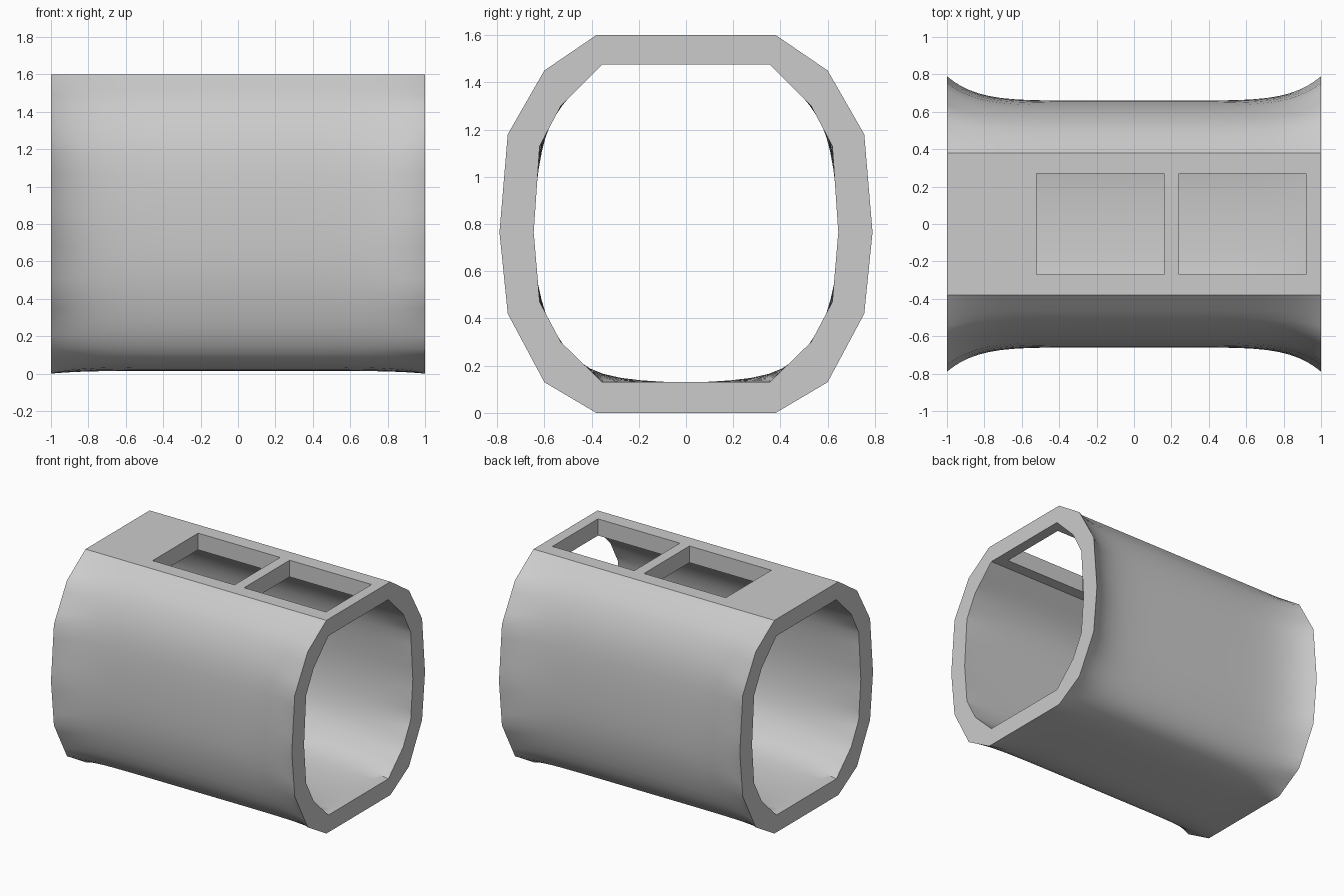
import bpy, bmesh, math
from mathutils import Vector

if "Cube" in bpy.data.objects:
    bpy.data.objects.remove(bpy.data.objects["Cube"])

STEPS = 4    # subdivisions per profile segment
RINGS = 32   # rings along the length

# Half profiles (y, z) from the top corner down to the bottom centre
END_OUT = [(.38, 1.6), (.6, 1.45), (.755, 1.18), (.79, .765), (.755, .42), (.6, .13), (.38, 0), (0, 0)]
MID_OUT = [(.38, 1.6), (.54, 1.42), (.635, 1.16), (.66, .765), (.635, .43), (.54, .15), (.37, .035), (0, .015)]
END_IN = [(.355, 1.475), (.53, 1.3), (.62, 1.13), (.645, .765), (.62, .47), (.53, .3), (.355, .13), (0, .13)]
MID_IN = [(.355, 1.475), (.525, 1.3), (.61, 1.11), (.645, .765), (.612, .48), (.52, .29), (.35, .165), (0, .13)]


def sample(half, smooth):
    """Mirror a half profile and sample it as straight facets or as a smooth curve."""
    pts = [Vector(p) for p in half]
    pts += [Vector((-p.x, p.y)) for p in reversed(pts[:-1])]
    out = []
    for i in range(len(pts) - 1):
        b, c = pts[i], pts[i + 1]
        a = pts[i - 1] if i else 2 * b - c
        d = pts[i + 2] if i + 2 < len(pts) else 2 * c - b
        for k in range(STEPS):
            t = k / STEPS
            if smooth:
                out.append(.5 * (2 * b + (c - a) * t + (2 * a - 5 * b + 4 * c - d) * t * t
                                 + (3 * b - a - 3 * c + d) * t ** 3))
            else:
                out.append(b.lerp(c, t))
    return out + [pts[-1]]


def rings(bm, end, mid, xs):
    """Blend from the rounded middle to the faceted flared ends."""
    e, m = sample(end, False), sample(mid, True)
    result = []
    for x in xs:
        w = abs(x) ** 6.6
        result.append([bm.verts.new((x, *q.lerp(p, w))) for p, q in zip(e, m)])
    return result


# Tube shell: outer skin, then inner skin back again, closed at both ends
bm = bmesh.new()
xs = [-math.cos(math.pi * i / RINGS) for i in range(RINGS + 1)]
loops = rings(bm, END_OUT, MID_OUT, xs) + rings(bm, END_IN, MID_IN, xs[::-1])
for i, a in enumerate(loops):
    b = loops[(i + 1) % len(loops)]
    for j in range(len(a)):
        k = (j + 1) % len(a)
        bm.faces.new((a[j], a[k], b[k], b[j]))
bmesh.ops.recalc_face_normals(bm, faces=bm.faces)
mesh = bpy.data.meshes.new("tube_shell")
bm.to_mesh(mesh)
bm.free()
shell = bpy.data.objects.new("tube_shell", mesh)
bpy.context.collection.objects.link(shell)

# Two rectangular openings in the flat top
for x in (-.18, .58):
    bpy.ops.mesh.primitive_cube_add(size=1, location=(x, 0, 1.5))
    cutter = bpy.context.object
    cutter.name = "opening_cutter"
    cutter.scale = (.68, .54, .6)
    cutter.hide_render = True
    mod = shell.modifiers.new("opening", 'BOOLEAN')
    mod.operation = 'DIFFERENCE'
    mod.solver = 'EXACT'
    mod.object = cutter
    bpy.context.view_layer.objects.active = shell
    bpy.ops.object.modifier_apply(modifier=mod.name)
    bpy.data.objects.remove(cutter)

# Smooth skin with sharp rims and top edges
bpy.ops.object.select_all(action='DESELECT')
shell.select_set(True)
bpy.context.view_layer.objects.active = shell
bpy.ops.object.shade_smooth_by_angle(angle=math.radians(30))
